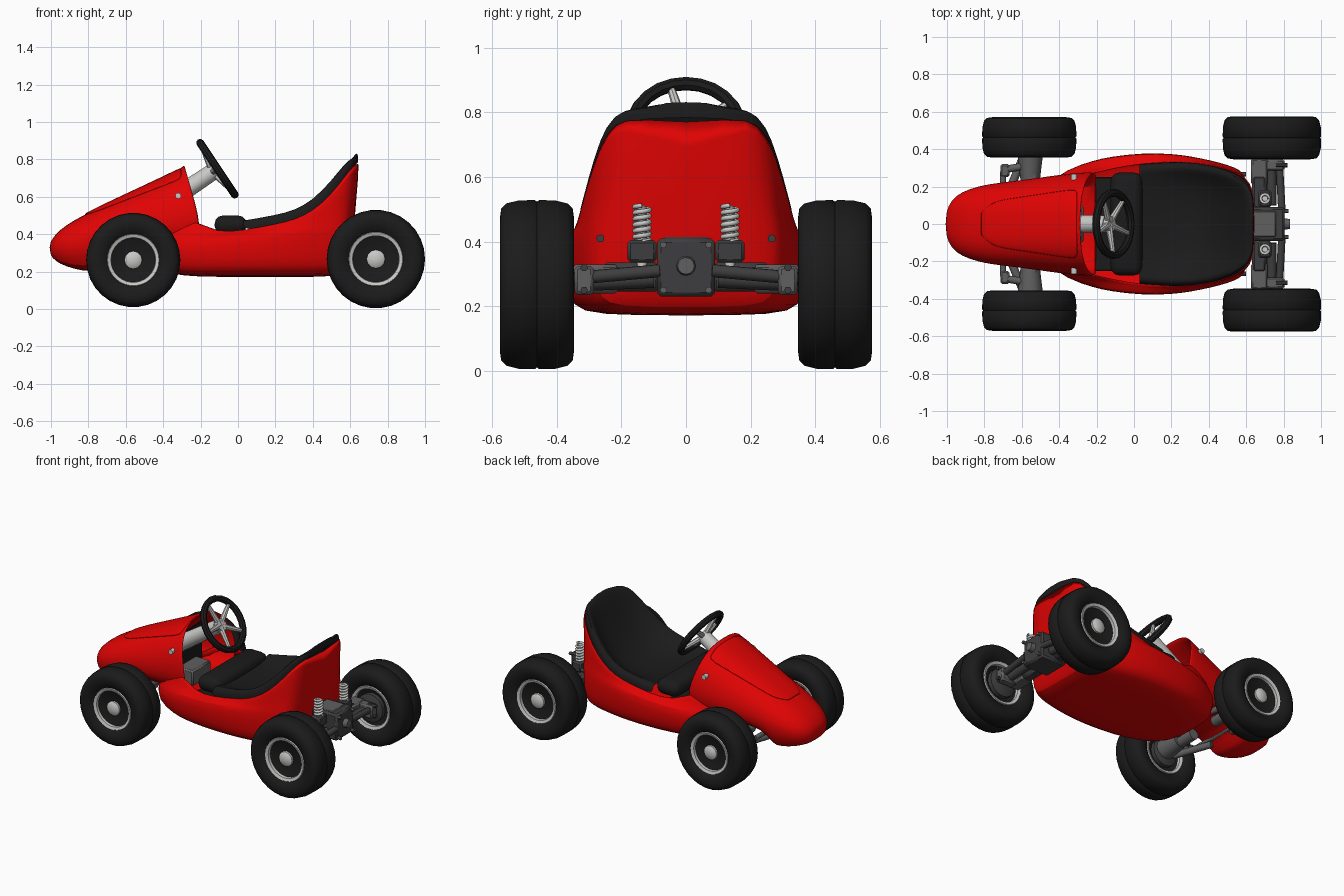
import bpy, bmesh
from math import sin, cos, pi, radians
from mathutils import Vector

cube = bpy.data.objects.get("Cube")
if cube:
    bpy.data.objects.remove(cube)


def material(name, r, g, b):
    m = bpy.data.materials.new(name)
    m.use_nodes = True
    m.diffuse_color = (r, g, b, 1)
    m.node_tree.nodes["Principled BSDF"].inputs["Base Color"].default_value = (r, g, b, 1)
    return m


RED = material("red paint", .75, .001, .001)
BLACK = material("black rubber", .011, .011, .011)
IRON = material("dark iron", .048, .048, .05)
STEEL = material("grey steel", .115, .115, .118)
SILVER = material("silver metal", .58, .58, .57)


def finish(name, bm, mat, angle=40):
    """Turn a bmesh into a smooth-shaded object."""
    bmesh.ops.recalc_face_normals(bm, faces=bm.faces)
    mesh = bpy.data.meshes.new(name)
    bm.to_mesh(mesh)
    bm.free()
    mesh.materials.append(mat)
    ob = bpy.data.objects.new(name, mesh)
    bpy.context.collection.objects.link(ob)
    bpy.ops.object.select_all(action='DESELECT')
    ob.select_set(True)
    bpy.context.view_layer.objects.active = ob
    bpy.ops.object.shade_smooth_by_angle(angle=radians(angle))
    return ob


def loft(name, rings, mat, closed=False, caps=(), angle=40):
    """Skin a list of equal-length point rings."""
    bm = bmesh.new()
    rows = [[bm.verts.new(p) for p in ring] for ring in rings]
    n = len(rows[0])
    for a, b in zip(rows, rows[1:]):
        for i in range(n if closed else n - 1):
            j = (i + 1) % n
            bm.faces.new((a[i], a[j], b[j], b[i]))
    for c in caps:
        bm.faces.new(rows[c])
    return finish(name, bm, mat, angle)


def soften(ob, thickness=0):
    if thickness:
        mod = ob.modifiers.new("thickness", 'SOLIDIFY')
        mod.thickness, mod.offset = thickness, 0
    ob.modifiers.new("smooth", 'SUBSURF').levels = 1
    ob.modifiers["smooth"].render_levels = 1


def mirrored(half):
    """Complete a half section (outer rim to centre) across y = 0."""
    return half + [(x, -y, z) for x, y, z in half[-2::-1]]


def circle_y(centre, r, offset, n):
    """Ring of points about an axis along y."""
    return [Vector(centre) + Vector((r * cos(2 * pi * i / n), offset, r * sin(2 * pi * i / n)))
            for i in range(n)]


def lathe(name, profile, centre, mat, n=28, caps=(0, -1)):
    """Spin (radius, offset) points about an axis along y."""
    return loft(name, [circle_y(centre, r, o, n) for r, o in profile], mat, True, caps)


def rod(name, a, b, r, mat, r2=None, n=12):
    a, b = Vector(a), Vector(b)
    bm = bmesh.new()
    bmesh.ops.create_cone(bm, cap_ends=True, segments=n, radius1=r,
                          radius2=r if r2 is None else r2, depth=(b - a).length)
    q = Vector((0, 0, 1)).rotation_difference(b - a)
    bmesh.ops.rotate(bm, verts=bm.verts, matrix=q.to_matrix())
    bmesh.ops.translate(bm, verts=bm.verts, vec=(a + b) / 2)
    return finish(name, bm, mat)


def box(name, centre, size, mat, bevel=.01, segments=1):
    bm = bmesh.new()
    bmesh.ops.create_cube(bm, size=1)
    bmesh.ops.scale(bm, verts=bm.verts, vec=size)
    bmesh.ops.translate(bm, verts=bm.verts, vec=centre)
    bmesh.ops.bevel(bm, geom=bm.edges[:], offset=bevel, segments=segments, affect='EDGES', profile=.5)
    return finish(name, bm, mat)


# Front cowl: x, half width, bottom, widest height, top
COWL = [(-1.003, .06, .295, .315, .35), (-.975, .125, .26, .32, .395), (-.92, .172, .232, .33, .445),
        (-.82, .203, .205, .35, .5), (-.76, .213, .21, .36, .53), (-.71, .22, .3, .38, .555),
        (-.55, .24, .315, .4, .63), (-.38, .265, .32, .43, .71), (-.3, .273, .32, .44, .75),
        (-.2, .277, .32, .45, .77)]


def cowl_point(section, t):
    x, w, low, mid, top = section
    z = mid + (top - mid) * sin(t) ** .9
    lean = .3 * max(z - .48, 0) if x > -.25 else 0
    return (x - lean, w * abs(cos(t)) ** .75 * (1 if t < pi / 2 else -1), z)


def cowl_ring(section):
    x, w, low = section[:3]
    return [cowl_point(section, pi * i / 12) for i in range(13)] + [
        (x, -.85 * w, low), (x, 0, low), (x, .85 * w, low)]


cowl = loft("front_cowl", [cowl_ring(s) for s in COWL], RED, True, (0,), 60)
soften(cowl, .01)

# Raised bonnet panel, narrowing to a rounded front
panel = [[cowl_point((*s[:4], s[4] + .006), pi / 2 + spread * k / 4) for k in range(-4, 5)]
         for s, spread in zip(COWL[3:9], (.2, .45, .52, .58, .64, .66))]
soften(loft("bonnet_panel", panel, RED, angle=60), .008)

# Hull: x, half width, belly, ridge height, rim half width, rim height
HULL = [(-.5, .2, .23, .32, .18, .34), (-.35, .29, .19, .36, .25, .45),
        (-.22, .335, .18, .375, .268, .485), (-.12, .357, .178, .385, .295, .405),
        (.05, .376, .178, .4, .325, .425), (.2, .372, .178, .415, .33, .455),
        (.3, .358, .178, .42, .328, .48), (.4, .338, .178, .43, .316, .525),
        (.5, .312, .18, .44, .293, .62), (.57, .285, .2, .45, .261, .715),
        (.62, .248, .23, .46, .222, .775), (.648, .178, .26, .45, .155, .797)]


def hull_ring(x, w, low, ridge, rw, rim):
    def at(y, z):
        return (x - (.09 * (.8 - z) if x > .6 else 0), y, z)
    return mirrored([at(rw, rim), at(.3 * w + .7 * rw, ridge + .25 * (rim - ridge)), at(.985 * w, ridge),
                     at(w, ridge - .05), at(.985 * w, low + .09), at(.93 * w, low + .025),
                     at(.75 * w, low), at(0, low)])


hull = loft("hull", [hull_ring(*s) for s in HULL], RED, caps=(0, -1), angle=60)
soften(hull, .012)

# Bucket seat: x, half width, red rim, padded edge top, centre height
SEAT = [(.03, .32, .42, .475, .45), (.2, .333, .445, .505, .43), (.3, .33, .47, .53, .44),
        (.4, .316, .515, .585, .48), (.5, .29, .61, .69, .59), (.57, .256, .705, .78, .73),
        (.61, .218, .755, .81, .81), (.643, .155, .785, .82, .845)]


def seat_ring(x, w, rim, top, mid):
    return mirrored([(x, w, rim), (x, w, (rim + top) / 2), (x, w - .015, top - .004), (x, w - .04, top),
                     (x, w - .075, .6 * top + .4 * mid), (x, .5 * w, .1 * top + .9 * mid), (x, 0, mid)])


soften(loft("seat", [seat_ring(*s) for s in SEAT], BLACK, caps=(-1,), angle=60))
box("seat_cushion", (-.04, 0, .45), (.17, .55, .1), BLACK, .045, 3)
box("cockpit_floor", (-.12, 0, .3), (.34, .5, .02), BLACK, .004)
box("pedal_box", (-.33, 0, .37), (.12, .2, .11), STEEL)
box("firewall", (-.42, 0, .47), (.01, .42, .28), BLACK, .003)

# Steering wheel and column
hub = Vector((-.11, 0, .75))
axis = Vector((.83, 0, .555)).normalized()
up = Vector((-axis.z, 0, axis.x))
side = Vector((0, 1, 0))


def around(t, r):
    return hub + r * (cos(t) * up + sin(t) * side)


tube = [[around(t, .167 + .021 * cos(s)) + .021 * sin(s) * axis
         for s in [2 * pi * k / 8 for k in range(8)]]
        for t in [2 * pi * i / 24 for i in range(25)]]
loft("steering_rim", tube, BLACK, True)
for i in range(5):
    t = -.3 + 2 * pi * i / 5
    rod("steering_spoke", hub - .03 * axis, around(t, .16), .02, SILVER, .012, 8)
rod("steering_hub", hub - .05 * axis, hub - .01 * axis, .04, SILVER)
rod("steering_column", hub - .4 * axis, hub - .04 * axis, .052, SILVER, .045)


def wheel(label, x, z, y, r, h, s):
    """Tyre, rim rings, drum and hub cap; s is the outer side."""
    c = (x, s * y, z)
    half = [(.46, .6), (.55, .76), (.64, .93), (.78, 1), (.9, .96), (.96, .82), (.995, .5), (1, .06)]
    prof = [(r * a, -h * b) for a, b in half] + [(r * .98, 0)] + [(r * a, h * b) for a, b in half[::-1]]
    lathe(label + "_tyre", prof, c, BLACK, 30)
    for d in (-1, 1):
        ring = [(.465, .55), (.475, .78), (.545, .84), (.565, .7)]
        lathe(label + "_rim_ring", [(r * a, d * h * b) for a, b in ring], c, SILVER, 30, ())
    lathe(label + "_hub_cap", [(.19 * r, 0), (.19 * r, s * h * .72), (.14 * r, s * h * .8),
                               (.04 * r, s * h * .84)], c, SILVER, 12)
    lathe(label + "_brake_drum", [(.36 * r, 0), (.36 * r, -s * h * .85), (.2 * r, -s * h)], c, IRON, 16)


# Everything repeated left and right
for s in (-1, 1):
    wheel("front_wheel", -.56, .262, .463, .252, .108, s)
    wheel("rear_wheel", .737, .267, .461, .263, .115, s)

    # Front suspension
    rod("front_axle", (-.56, s * .1, .27), (-.56, s * .4, .265), .035, STEEL)
    rod("front_knuckle", (-.555, s * .22, .28), (-.555, s * .37, .275), .05, STEEL, .068)
    rod("front_wishbone", (-.7, s * .1, .25), (-.6, s * .34, .24), .022, STEEL)
    rod("front_upper_arm", (-.5, s * .1, .31), (-.56, s * .34, .31), .02, STEEL)
    box("steering_arm", (-.69, s * .285, .29), (.05, .07, .04), STEEL)
    rod("steering_link", (-.7, s * .29, .29), (-.58, s * .31, .29), .02, STEEL)
    rod("track_rod", (-.7, 0, .29), (-.7, s * .28, .29), .016, STEEL)

    # Rear suspension
    box("rear_axle_tube", (.67, s * .17, .29), (.08, .18, .09), IRON, .015)
    box("rear_arm", (.67, s * .28, .285), (.09, .14, .09), STEEL)
    rod("rear_half_shaft", (.735, s * .1, .285), (.735, s * .42, .27), .028, IRON)
    rod("rear_link", (.79, s * .08, .31), (.775, s * .36, .285), .02, IRON)
    box("rear_upright", (.745, s * .315, .28), (.12, .06, .09), STEEL)
    for z in (.25, .32):
        rod("rear_bolt", (.76, s * .315, z), (.82, s * .315, z), .012, IRON, n=6)

    # Coil springs
    data = bpy.data.curves.new("coil_spring", 'CURVE')
    data.dimensions, data.bevel_depth, data.bevel_resolution = '3D', .008, 1
    spline = data.splines.new('POLY')
    turns, steps = 6, 72
    spline.points.add(steps)
    for i, p in enumerate(spline.points):
        t = 2 * pi * turns * i / steps
        p.co = (.7 + .023 * cos(t), s * .136 + .023 * sin(t), .4 + .112 * i / steps, 1)
    data.materials.append(SILVER)
    bpy.context.collection.objects.link(bpy.data.objects.new("coil_spring", data))
    rod("damper", (.7, s * .136, .3), (.7, s * .136, .505), .015, SILVER)
    box("spring_seat", (.7, s * .136, .37), (.07, .09, .07), IRON)

    # Fasteners on the bodywork
    rod("cowl_bolt", (-.32, s * .22, .605), (-.32, s * .268, .605), .016, SILVER)
    rod("shell_bolt", (.54, s * .265, .41), (.6, s * .265, .41), .012, IRON)

# Gearbox
box("gearbox", (.71, 0, .32), (.19, .18, .18), IRON, .012)
box("gearbox_lid", (.69, 0, .4), (.14, .14, .03), STEEL, .006)
rod("gearbox_cap", (.78, 0, .325), (.835, 0, .325), .034, STEEL, .026)
for y in (-.07, .07):
    for z in (.25, .39):
        rod("gearbox_bolt", (.8, y, z), (.825, y, z), .011, STEEL, n=6)
